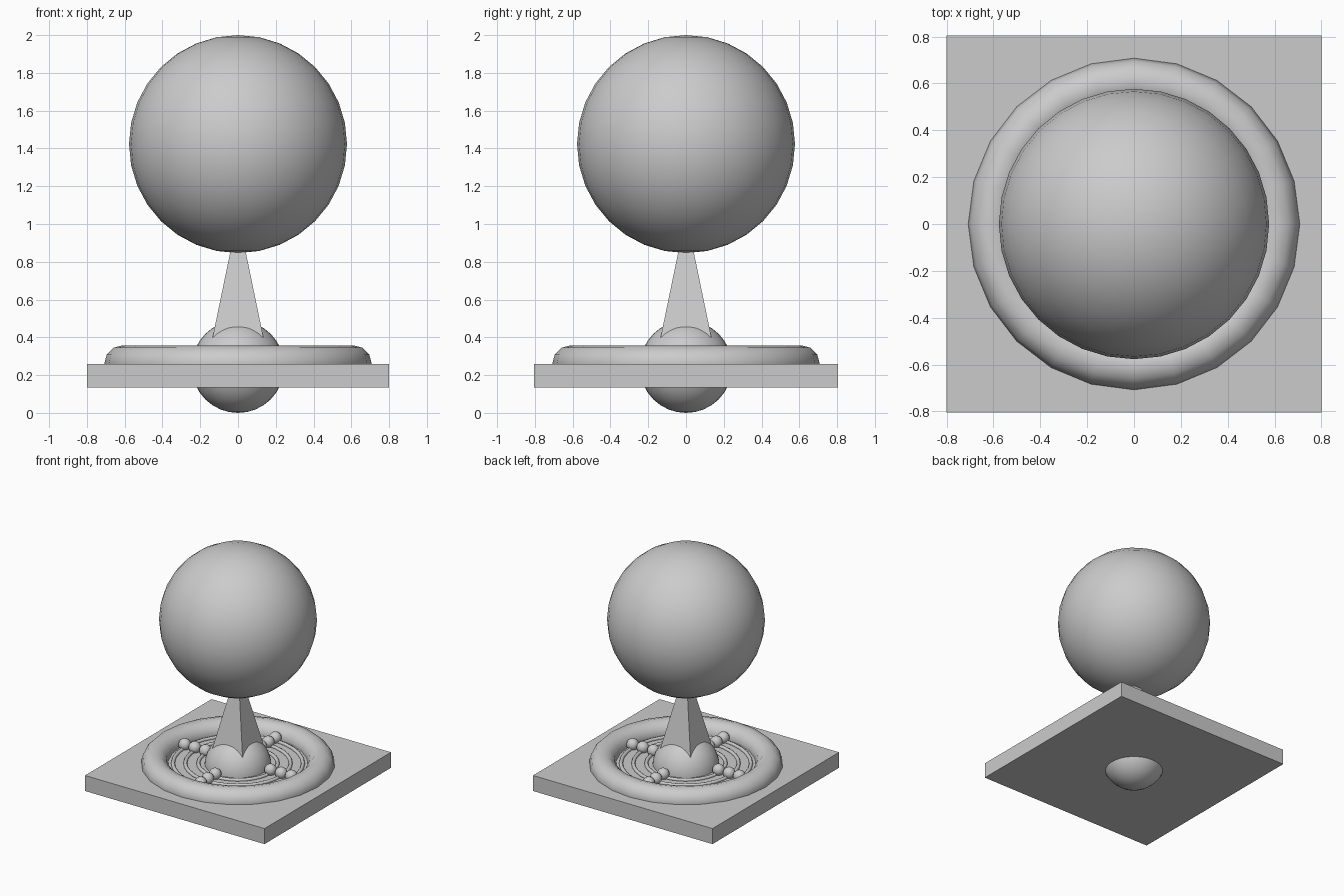
import bpy
import math

cube = bpy.data.objects.get("Cube")
if cube:
    bpy.data.objects.remove(cube, do_unlink=True)

grey = bpy.data.materials.new("plain grey")
grey.use_nodes = True
grey.diffuse_color = (0.6, 0.6, 0.6, 1)
grey.node_tree.nodes["Principled BSDF"].inputs["Base Color"].default_value = (0.6, 0.6, 0.6, 1)


def finish(name, smooth=True):
    obj = bpy.context.object
    obj.name = name
    obj.data.materials.clear()
    obj.data.materials.append(grey)
    if smooth:
        bpy.ops.object.shade_smooth()
    return obj


def ball(name, radius, location, segments=32, rings=16):
    bpy.ops.mesh.primitive_uv_sphere_add(
        segments=segments, ring_count=rings, radius=radius, location=location)
    return finish(name)


def ring(name, major, minor, z, segments, sides=12):
    bpy.ops.mesh.primitive_torus_add(
        major_radius=major, minor_radius=minor, major_segments=segments,
        minor_segments=sides, location=(0, 0, z))
    return finish(name)


SLAB_TOP = 0.26

# Square base slab
bpy.ops.mesh.primitive_cube_add(size=1, location=(0, 0, 0.1975))
slab = finish("base_slab", smooth=False)
slab.scale = (1.6, 1.61, 0.125)

# Raised rim
ring("outer_rim", 0.61, 0.098, SLAB_TOP, 24)

# Thin concentric rings, each carrying a bead on every axis
for i, radius in enumerate((0.29, 0.385, 0.475)):
    ring(f"thin_ring_{i + 1}", radius, 0.014, SLAB_TOP + 0.005, 32, 8)
    for k in range(4):
        angle = k * math.pi / 2
        ball(f"bead_{i + 1}_{k + 1}", 0.046,
             (radius * math.cos(angle), radius * math.sin(angle), SLAB_TOP + 0.03), 16, 10)

# Hub through the slab and the large globe
ball("hub", 0.245, (0, 0, 0.245))
ball("globe", 0.577, (0, 0, 1.423))

# Four-sided spire between hub and globe
bottom, top = 0.30, 1.05
bpy.ops.mesh.primitive_cone_add(
    vertices=4, radius1=0.155 * math.sqrt(2), radius2=0, depth=top - bottom,
    location=(0, 0, (top + bottom) / 2), rotation=(0, 0, math.pi / 4))
finish("spire", smooth=False)
